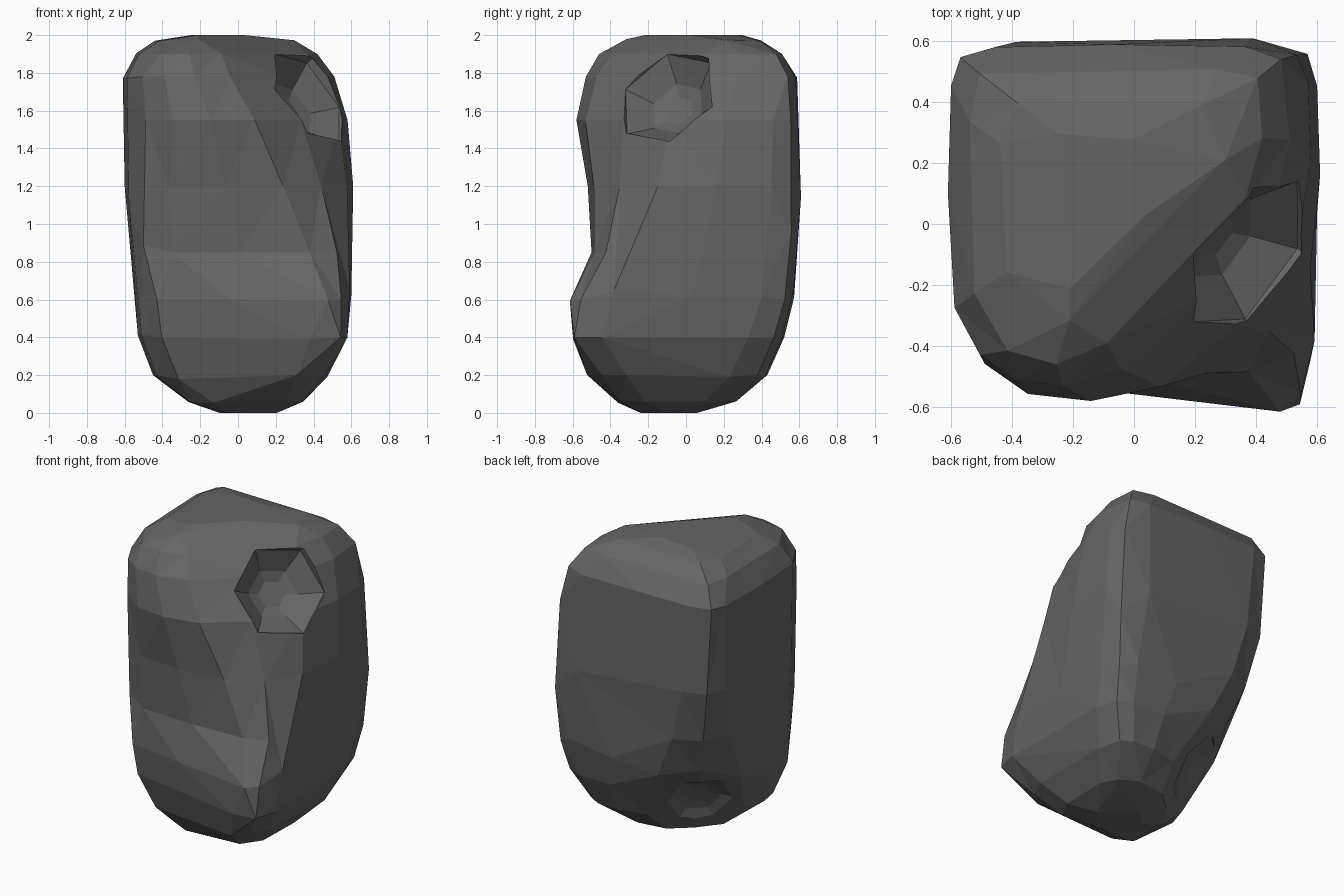
import bpy, bmesh, math
from mathutils import Vector, Matrix

if "Cube" in bpy.data.objects:
    bpy.data.objects.remove(bpy.data.objects["Cube"])

# Horizontal slices of the boulder: height, then how far the slice reaches in
# eight directions: right, back-right, back, back-left, left, front-left, front, front-right
SLICES = [
    (0.00, .20, .10, .05, .05, .10, .20, .25, .25),
    (0.06, .35, .35, .26, .20, .28, .40, .37, .42),
    (0.20, .48, .57, .43, .28, .45, .53, .52, .60),
    (0.40, .58, .70, .52, .42, .53, .62, .60, .80),
    (0.60, .60, .76, .57, .56, .55, .65, .61, .78),
    (0.85, .60, .79, .59, .67, .57, .65, .50, .67),
    (1.20, .61, .79, .61, .76, .60, .66, .52, .56),
    (1.55, .58, .77, .60, .785, .61, .67, .58, .47),
    (1.78, .51, .72, .585, .785, .605, .66, .53, .33),
    (1.90, .42, .62, .51, .70, .54, .58, .46, .22),
    (1.97, .30, .43, .41, .55, .44, .42, .33, .10),
    (2.00, .05, .18, .30, .38, .26, .30, .20, .02),
]
ROUNDING = 0.38


def corner(i, reach):
    """Meeting point of two neighbouring slice edges."""
    a, b = math.radians(45 * i), math.radians(45 * (i + 1))
    p, q = reach[i % 8], reach[(i + 1) % 8]
    det = math.sin(b - a)
    return Vector(((p * math.sin(b) - q * math.sin(a)) / det,
                   (q * math.cos(a) - p * math.cos(b)) / det))


def outline(z, reach):
    """Sixteen points: one touching each edge, and rounded corners between."""
    corners = [corner(i, reach) for i in range(8)]
    foot = 0.1 < z < 0.7
    # the front foot swells only on the right, so its edge touches there
    touch = [corners[i - 1].lerp(corners[i], 0.85 if foot and i == 6 else 0.5)
             for i in range(8)]
    points = []
    for i in range(8):
        middle = (touch[i] + touch[(i + 1) % 8]) / 2
        pull = 0.95 if foot and i == 5 else 0.1 if foot and i == 6 else ROUNDING
        points += [touch[i], corners[i].lerp(middle, pull)]
    return points


def link(bm, name):
    bmesh.ops.recalc_face_normals(bm, faces=bm.faces)
    mesh = bpy.data.meshes.new(name)
    bm.to_mesh(mesh)
    bm.free()
    obj = bpy.data.objects.new(name, mesh)
    bpy.context.collection.objects.link(obj)
    return obj


def apply(obj, mod):
    bpy.context.view_layer.objects.active = obj
    bpy.ops.object.modifier_apply(modifier=mod.name)


def loft(bm, rings):
    for low, high in zip(rings, rings[1:]):
        for k in range(len(low)):
            m = (k + 1) % len(low)
            bm.faces.new((low[k], low[m], high[m], high[k]))
    bm.faces.new(rings[0][::-1])
    bm.faces.new(rings[-1])


# Boulder body, lofted through the slices, then reduced to irregular facets
bm = bmesh.new()
loft(bm, [[bm.verts.new((p.x, p.y, z)) for p in outline(z, reach)]
          for z, *reach in SLICES])
bmesh.ops.recalc_face_normals(bm, faces=bm.faces)
bmesh.ops.triangulate(bm, faces=bm.faces)
boulder = link(bm, "boulder")
facets = boulder.modifiers.new("facets", 'DECIMATE')
facets.ratio = 0.6
apply(boulder, facets)
stone = bpy.data.materials.new("dark_stone")
stone.diffuse_color = (0.13, 0.13, 0.13, 1)
stone.use_nodes = True
stone.node_tree.nodes["Principled BSDF"].inputs["Base Color"].default_value = stone.diffuse_color
boulder.data.materials.append(stone)


def chip(name, center, normal, toward, radius, depth, lip):
    """Carve a six-sided tapered hollow out of the boulder."""
    n = Vector(normal).normalized()
    u = Vector(toward)
    u = (u - n * u.dot(n)).normalized()
    turn = Matrix((u, n.cross(u), n)).transposed().to_4x4()
    cut = bmesh.new()
    loops = []
    for h, r in ((-depth, radius * .3), (-depth * .8, radius * .55),
                 (0, radius), (lip, radius * 1.1)):
        loops.append([cut.verts.new(Vector(center) + turn @ Vector(
            (r * math.cos(k * math.pi / 3), r * math.sin(k * math.pi / 3), h)))
            for k in range(6)])
    loft(cut, loops)
    cutter = link(cut, name)
    cutter.hide_render = True
    mod = boulder.modifiers.new(name, 'BOOLEAN')
    mod.object = cutter
    mod.operation = 'DIFFERENCE'
    mod.solver = 'EXACT'
    apply(boulder, mod)
    bpy.data.objects.remove(cutter)


# Crater on the upper front right, shallow hollow on the lower back left
chip("crater", (.365, -.09, 1.665), (.74, -.44, .52), (0, .23, .195), .29, .13, .15)
chip("low_hollow", (-.27, .24, .30), (-.6, .6, -.5), (1, 1, 0), .26, .06, .2)
